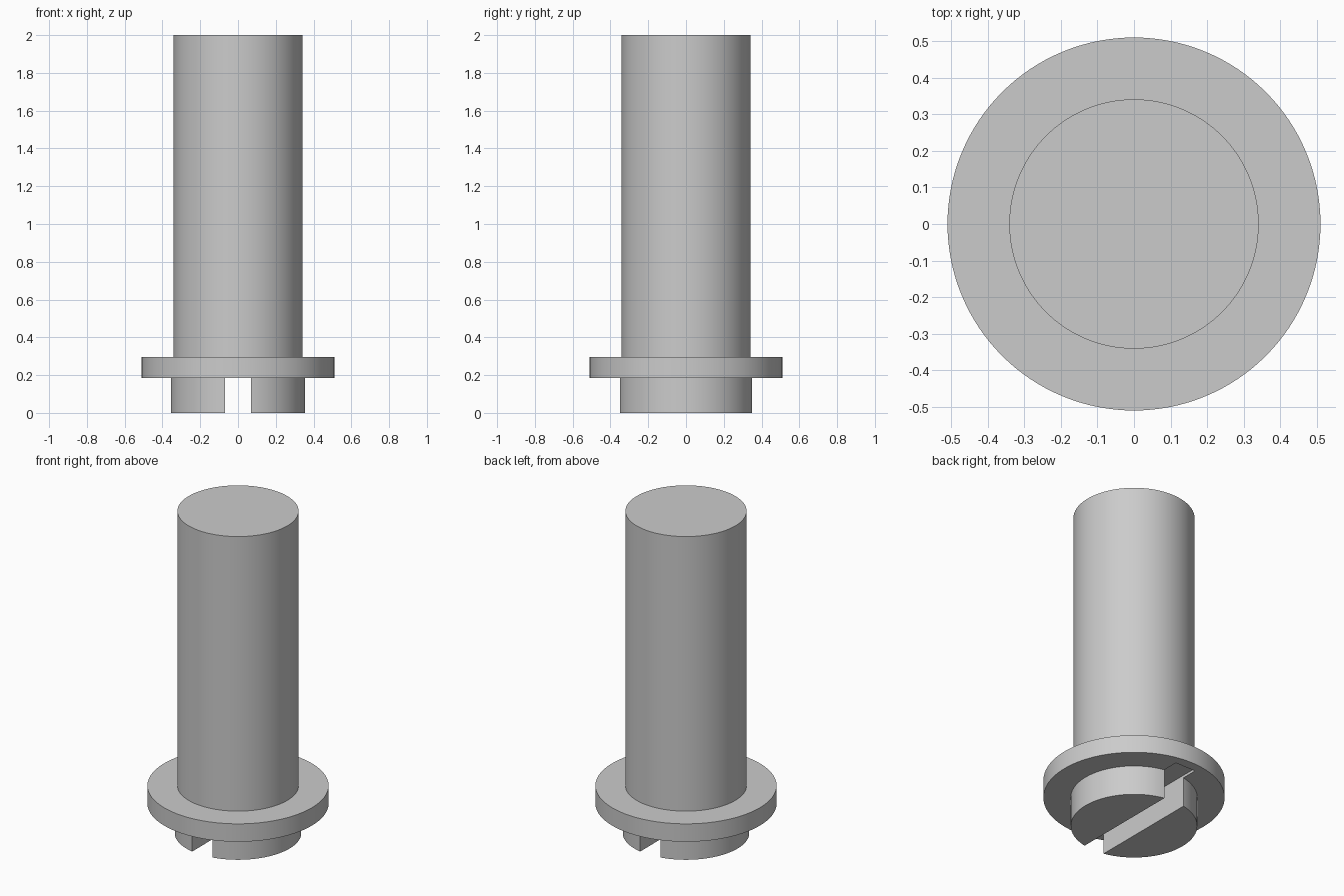
import bpy
import bmesh
import math
from mathutils import Matrix

cube = bpy.data.objects.get("Cube")
if cube:
    bpy.data.objects.remove(cube, do_unlink=True)

SEGMENTS = 128
HEAD_R, FLANGE_R, SHAFT_R = 0.356, 0.51, 0.341
FLANGE_Z, SHAFT_Z, TOP_Z = 0.184, 0.295, 2.0

steel = bpy.data.materials.new("plain_grey")
steel.use_nodes = True
grey = (0.6, 0.6, 0.6, 1)
steel.diffuse_color = grey
steel.node_tree.nodes["Principled BSDF"].inputs["Base Color"].default_value = grey


def add_object(name, bm):
    """Turn a bmesh into a named, coloured object."""
    bmesh.ops.recalc_face_normals(bm, faces=bm.faces)
    mesh = bpy.data.meshes.new(name)
    bm.to_mesh(mesh)
    bm.free()
    mesh.materials.append(steel)
    obj = bpy.data.objects.new(name, mesh)
    bpy.context.collection.objects.link(obj)
    return obj


# Stepped pin: head, flange and shaft turned as one solid
profile = [(0, 0), (HEAD_R, 0), (HEAD_R, FLANGE_Z), (FLANGE_R, FLANGE_Z),
           (FLANGE_R, SHAFT_Z), (SHAFT_R, SHAFT_Z), (SHAFT_R, TOP_Z), (0, TOP_Z)]
bm = bmesh.new()
points = [bm.verts.new((r, 0, z)) for r, z in profile]
edges = [bm.edges.new(pair) for pair in zip(points, points[1:])]
bmesh.ops.spin(bm, geom=points + edges, cent=(0, 0, 0), axis=(0, 0, 1),
               angle=math.tau, steps=SEGMENTS, use_merge=True)
bmesh.ops.remove_doubles(bm, verts=bm.verts, dist=0.0001)
pin = add_object("slotted_pin", bm)

# Screwdriver slot: cuts through the head and slightly into the flange
bm = bmesh.new()
bmesh.ops.create_cube(bm, size=1, matrix=Matrix.Diagonal((0.14, 0.9, 0.4, 1)))
cutter = add_object("slot_cutter", bm)
cutter.hide_render = True

slot = pin.modifiers.new("slot", 'BOOLEAN')
slot.operation = 'DIFFERENCE'
slot.solver = 'EXACT'
slot.object = cutter

bpy.ops.object.select_all(action='DESELECT')
pin.select_set(True)
bpy.context.view_layer.objects.active = pin
bpy.ops.object.modifier_apply(modifier=slot.name)
bpy.data.objects.remove(cutter, do_unlink=True)
bpy.ops.object.shade_smooth_by_angle(angle=math.radians(30))
